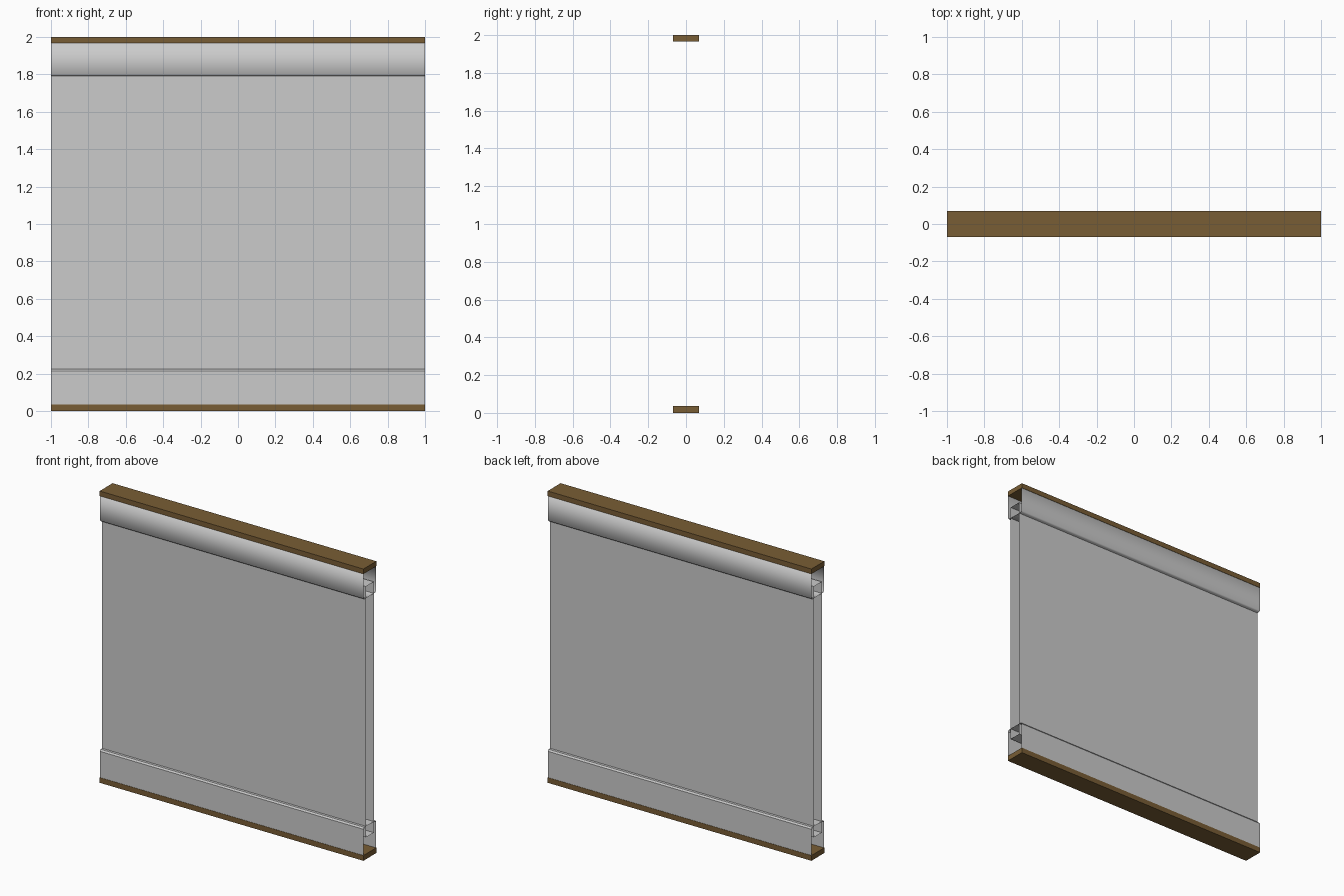
import bpy
import bmesh

cube = bpy.data.objects.get("Cube")
if cube:
    bpy.data.objects.remove(cube, do_unlink=True)


def material(name, rgb):
    mat = bpy.data.materials.new(name)
    mat.use_nodes = True
    mat.diffuse_color = (*rgb, 1)
    mat.node_tree.nodes["Principled BSDF"].inputs["Base Color"].default_value = (*rgb, 1)
    return mat


wood = material("brown wood", (0.19, 0.11, 0.035))
grey = material("light grey", (0.6, 0.6, 0.6))


def sheet(name, profile, mat, closed=False, capped=False, smooth=False):
    """Sweep a (y, z) profile along the full width of the wall."""
    bm = bmesh.new()
    left, right = [[bm.verts.new((x, y, z)) for y, z in profile] for x in (-1, 1)]
    count = len(profile)
    for i in range(count if closed else count - 1):
        j = (i + 1) % count
        bm.faces.new((left[i], right[i], right[j], left[j]))
    if capped:
        bm.faces.new(left)
        bm.faces.new(right[::-1])
        bmesh.ops.recalc_face_normals(bm, faces=bm.faces)
    for face in bm.faces:
        face.smooth = smooth
    mesh = bpy.data.meshes.new(name)
    bm.to_mesh(mesh)
    bm.free()
    mesh.materials.append(mat)
    obj = bpy.data.objects.new(name, mesh)
    bpy.context.collection.objects.link(obj)
    return obj


def rectangle(half, low, high):
    return [(-half, high), (-half, low), (half, low), (half, high)]


def symmetric(half_profile):
    """Front half of a profile followed by its mirrored back half."""
    return half_profile + [(-y, z) for y, z in reversed(half_profile)]


# Solid boards along the floor and the top
sheet("bottom_board", rectangle(0.07, 0, 0.036), wood, closed=True, capped=True)
sheet("top_board", rectangle(0.07, 1.966, 2), wood, closed=True, capped=True)

# Hollow wall panel, open at both ends
sheet("wall_panel", rectangle(0.043, 0.15, 1.87), grey, closed=True)

# Upper trim channel, its flange tucked inside the top board
upper = symmetric([(-0.05, 1.975), (-0.068, 1.97), (-0.068, 1.798), (-0.06, 1.79)])
sheet("upper_trim", upper, grey, smooth=True)

# Lower trim channel with a chamfered top edge
lower = symmetric([(-0.068, 0.02), (-0.068, 0.215), (-0.06, 0.226)])
sheet("lower_trim", lower[::-1], grey)
